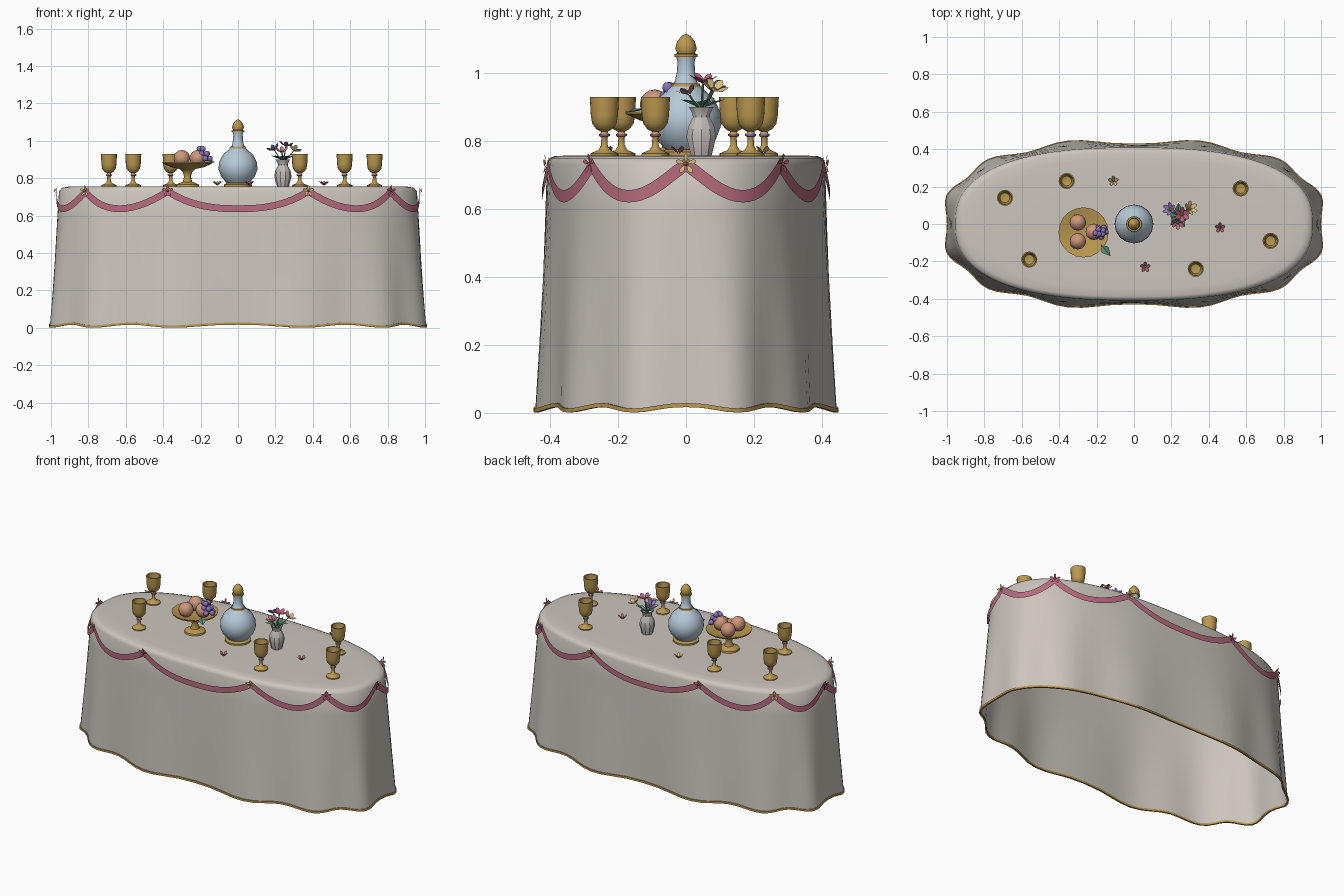
import bpy, bmesh, math
from mathutils import Vector

if "Cube" in bpy.data.objects:
    bpy.data.objects.remove(bpy.data.objects["Cube"])

COLORS = {
    "cloth linen": (0.60, 0.56, 0.51), "gold": (0.50, 0.32, 0.08),
    "ribbon rose": (0.48, 0.15, 0.21), "pale yellow": (0.66, 0.52, 0.20),
    "purple": (0.26, 0.18, 0.52), "peach": (0.62, 0.31, 0.20),
    "pale blue glass": (0.47, 0.59, 0.69), "vase stone": (0.54, 0.50, 0.48),
    "leaf green": (0.12, 0.30, 0.20), "flower pink": (0.52, 0.11, 0.21),
}
MATS = {}
for n, c in COLORS.items():
    MATS[n] = bpy.data.materials.new(n)
    MATS[n].diffuse_color = (*c, 1)


def finish(name, bm, mats, smooth=None, recalc=True):
    if recalc:
        bmesh.ops.recalc_face_normals(bm, faces=bm.faces)
    me = bpy.data.meshes.new(name)
    bm.to_mesh(me)
    bm.free()
    for m in mats:
        me.materials.append(MATS[m])
    ob = bpy.data.objects.new(name, me)
    bpy.context.collection.objects.link(ob)
    if smooth:
        bpy.ops.object.select_all(action='DESELECT')
        ob.select_set(True)
        bpy.context.view_layer.objects.active = ob
        bpy.ops.object.shade_smooth_by_angle(angle=math.radians(smooth))
    return ob


def bridge(bm, r0, r1, closed=True):
    n = len(r0)
    for i in range(n if closed else n - 1):
        j = (i + 1) % n
        bm.faces.new((r0[i], r0[j], r1[j], r1[i]))


def lathe(name, loc, profile, mat, segs=16, smooth=40):
    """Revolve (radius, z) points; zero radius closes an end."""
    bm = bmesh.new()
    rings = [[bm.verts.new((loc[0] + r * math.cos(k * math.tau / segs),
                            loc[1] + r * math.sin(k * math.tau / segs), loc[2] + z))
              for k in range(segs)] for r, z in profile]
    for a, b in zip(rings, rings[1:]):
        bridge(bm, a, b)
    bmesh.ops.remove_doubles(bm, verts=bm.verts, dist=1e-5)
    return finish(name, bm, [mat], smooth)


def ball(name, loc, r, mat, u=12, v=8):
    return lathe(name, loc, [(r * math.sin(math.pi * i / v), -r * math.cos(math.pi * i / v))
                             for i in range(v + 1)], mat, u, 60)


# --- Tablecloth: superellipse with a flared, waving skirt ---
TOP = 0.757


def power(v, e):
    return math.copysign(abs(v) ** e, v)


def normal(t):
    return Vector((power(math.cos(t), 1.2) / 0.96, power(math.sin(t), 1.2) / 0.41, 0)).normalized()


def skirt(t, z, out=0.0):
    f = max(0.0, 1 - z / TOP)
    p = Vector(((0.955 + 0.057 * f) * power(math.cos(t), 0.8),
                (0.408 + 0.032 * f) * power(math.sin(t), 0.8), z))
    wave = -0.015 * f ** 1.5 * math.cos(12 * t)
    return p + Vector((math.cos(t), math.sin(t), 0)) * wave + normal(t) * out


def hem_z(t):
    return 0.015 + 0.008 * math.cos(12 * t)


N = 96
ANG = [math.tau * i / N for i in range(N)]
bm = bmesh.new()
rings = []
for s, z in ((0.5, TOP), (0.85, TOP), (0.95, TOP - 0.002), (0.985, TOP - 0.008)):
    ring = []
    for t in ANG:
        p = skirt(t, TOP)
        ring.append(bm.verts.new((p.x * s, p.y * s, z)))
    rings.append(ring)
for z in (0.73, 0.6, 0.4, 0.2, None):
    rings.append([bm.verts.new(skirt(t, hem_z(t) if z is None else z)) for t in ANG])
bm.faces.new(rings[0])
for a, b in zip(rings, rings[1:]):
    bridge(bm, a, b)
finish("tablecloth", bm, ["cloth linen"], 60)

# Gold hem trim: small square tube along the skirt edge
bm = bmesh.new()
sides = [[bm.verts.new(skirt(t, hem_z(t), o) + Vector((0, 0, dz))) for t in ANG]
         for o, dz in ((0.005, -0.006), (0.005, 0.006), (-0.005, 0.006), (-0.005, -0.006))]
for k in range(4):
    bridge(bm, sides[k], sides[(k + 1) % 4])
finish("hem_trim", bm, ["gold"], 40)


# --- Flowers and leaves ---
def flower(name, loc, axis, r, mat, cup, width=0.36, petals=5, center="gold"):
    """Pointed petals around an axis; cup lifts the petal tips."""
    axis = Vector(axis).normalized()
    up = Vector((0, 0, 1)) if abs(axis.z) < 0.8 else Vector((0, 1, 0))
    side = up.cross(axis).normalized()
    up = axis.cross(side)
    bm = bmesh.new()

    def vert(rad, ang, h):
        return bm.verts.new(Vector(loc) + side * rad * math.cos(ang)
                            + up * rad * math.sin(ang) + axis * h)
    for k in range(petals):
        a = math.pi / 2 + k * math.tau / petals
        ring = [vert(q * r, a + d, cup * q ** 1.5) for q, d in
                ((0.05, 0), (0.62, -width), (0.88, -width * 0.55), (1, 0),
                 (0.88, width * 0.55), (0.62, width))]
        bm.faces.new(ring)
    hub = [vert(r * 0.24, k * math.tau / 6, r * 0.08 + cup * 0.2) for k in range(6)]
    tip = vert(0, 0, r * 0.25 + cup * 0.2)
    for k in range(6):
        bm.faces.new((hub[k], hub[(k + 1) % 6], tip)).material_index = 1
    return finish(name, bm, [mat, center], recalc=False)


def leaf(name, base, tip, width):
    base, tip = Vector(base), Vector(tip)
    side = (tip - base).cross(Vector((0, 0, 1))).normalized() * width
    mid = base.lerp(tip, 0.45)
    bm = bmesh.new()
    b, m, t = bm.verts.new(base), bm.verts.new(mid), bm.verts.new(tip)
    for s in (-1, 1):
        e = bm.verts.new(mid + side * s + Vector((0, 0, 0.008)))
        bm.faces.new((b, e, t, m) if s > 0 else (b, m, t, e))
    return finish(name, bm, ["leaf green"])


# --- Ribbon swags with a blossom at each of ten gathers ---
STEP = math.tau / 10


def swag_point(k, u, out=0.012):
    return skirt((k + u) * STEP, 0.73 - 0.093 * 4 * u * (1 - u), out)


for k in range(10):
    bm = bmesh.new()
    lo, hi = [], []
    for i in range(15):
        u = i / 14
        d = swag_point(k, u + 0.02) - swag_point(k, u - 0.02)
        h = 0.018 * min(1.6, math.hypot(1, d.z / math.hypot(d.x, d.y)))
        p = swag_point(k, u)
        lo.append(bm.verts.new(p - Vector((0, 0, h))))
        hi.append(bm.verts.new(p + Vector((0, 0, min(h, 0.022)))))
    bridge(bm, lo, hi, closed=False)
    finish("ribbon_swag", bm, ["ribbon rose"], 50, recalc=False)
    t = k * STEP
    flower("gather_blossom", skirt(t, 0.732, 0.018), normal(t), 0.031,
           "flower pink" if k % 2 else "pale yellow", 0.006)

# --- Goblets ---
CUP = [(0, 0), (0.041, 0), (0.041, 0.006), (0.018, 0.016), (0.010, 0.028), (0.009, 0.052),
       (0.014, 0.060), (0.010, 0.070), (0.024, 0.078), (0.036, 0.094), (0.040, 0.118),
       (0.043, 0.172), (0.036, 0.172), (0.033, 0.118), (0.026, 0.098), (0, 0.092)]
for i, (x, y) in enumerate(((-0.69, 0.14), (-0.36, 0.23), (-0.56, -0.19),
                            (0.33, -0.24), (0.73, -0.09), (0.57, 0.19))):
    lathe("goblet", (x, y, TOP), CUP, "gold", 16)
    lathe("goblet_band", (x, y, TOP), [(0.011, 0.056), (0.016, 0.057), (0.016, 0.063), (0.011, 0.064)],
          "purple" if i % 2 else "flower pink", 12)

# --- Decanter ---
lathe("decanter_base", (0, 0, TOP), [(0, 0), (0.075, 0), (0.075, 0.010), (0.06, 0.018), (0, 0.018)], "gold")
lathe("decanter_body", (0, 0, TOP), [(0, 0.016), (0.060, 0.018), (0.088, 0.048), (0.104, 0.090),
      (0.102, 0.125), (0.082, 0.168), (0.050, 0.196), (0.034, 0.212), (0.027, 0.245), (0.025, 0.275),
      (0.030, 0.295), (0, 0.295)], "pale blue glass")
lathe("decanter_collar", (0, 0, TOP), [(0.034, 0.200), (0.043, 0.202), (0.040, 0.212), (0.031, 0.212)], "gold")
lathe("decanter_stopper", (0, 0, TOP), [(0, 0.290), (0.034, 0.290), (0.034, 0.298), (0.026, 0.300),
      (0.032, 0.315), (0.026, 0.335), (0.013, 0.352), (0, 0.358)], "gold", 12)

# --- Footed fruit bowl ---
BX, BY = -0.27, -0.045
lathe("fruit_bowl", (BX, BY, TOP), [(0, 0), (0.062, 0), (0.060, 0.010), (0.026, 0.024), (0.018, 0.050),
      (0.024, 0.075), (0.040, 0.092), (0.090, 0.103), (0.132, 0.122), (0.134, 0.130), (0.122, 0.128),
      (0.080, 0.113), (0, 0.108)], "gold", 20)
for x, y in ((-0.30, 0.008), (-0.30, -0.092), (-0.215, -0.042)):
    ball("peach", (x, y, TOP + 0.150), 0.044, "peach")
for i in range(13):
    layer = i // 5
    a = i * 2.4
    r = (0.027, 0.022, 0.013)[layer]
    ball("grape", (-0.178 - 0.008 * layer + r * math.cos(a), -0.042 + r * math.sin(a),
                   TOP + 0.148 + 0.026 * layer), 0.016, "purple", 8, 6)
leaf("bowl_leaf", (-0.178, -0.11, 0.892), (-0.125, -0.172, 0.884), 0.024)

# --- Vase and bouquet ---
VX, VY = 0.24, 0.045
lathe("vase", (VX, VY, TOP), [(0, 0), (0.032, 0), (0.034, 0.008), (0.046, 0.055), (0.040, 0.085),
      (0.026, 0.112), (0.027, 0.122), (0.038, 0.143), (0.032, 0.143), (0.020, 0.118), (0, 0.115)],
      "vase stone", 10, 30)
for dx, dy, z, r, mat in ((0.015, 0.005, 0.968, 0.042, "flower pink"), (-0.045, 0.03, 0.948, 0.038, "purple"),
                          (0.055, 0.035, 0.945, 0.040, "pale yellow"), (-0.005, -0.035, 0.935, 0.036, "ribbon rose")):
    head = Vector((VX + dx, VY + dy, z))
    foot = Vector((VX, VY, 0.88))
    flower("bouquet_flower", head, (dx * 4, dy * 4, 0.4), r, mat, 0.026, 0.5, 6)
    bm = bmesh.new()
    ends = [[bm.verts.new(p + Vector((0.004 * math.cos(a), 0.004 * math.sin(a), 0)))
             for a in (0, 2.09, 4.19)] for p in (foot, head)]
    bridge(bm, *ends)
    finish("flower_stem", bm, ["leaf green"])
for a in (0.3, 1.6, 2.8, 4.0, 5.2):
    leaf("bouquet_leaf", (VX, VY, 0.895),
         (VX + 0.07 * math.cos(a), VY + 0.07 * math.sin(a), 0.922), 0.020)

# --- Loose blossoms on the cloth ---
for x, y, mat in ((0.46, -0.02, "flower pink"), (0.06, -0.23, "flower pink"), (-0.11, 0.23, "pale yellow")):
    flower("loose_blossom", (x, y, TOP + 0.004), (0, 0, 1), 0.028, mat, 0.024, 0.5)

for m in bpy.data.materials:
    if m.users and not m.is_grease_pencil:
        m.use_nodes = True
        m.node_tree.nodes["Principled BSDF"].inputs["Base Color"].default_value = m.diffuse_color
